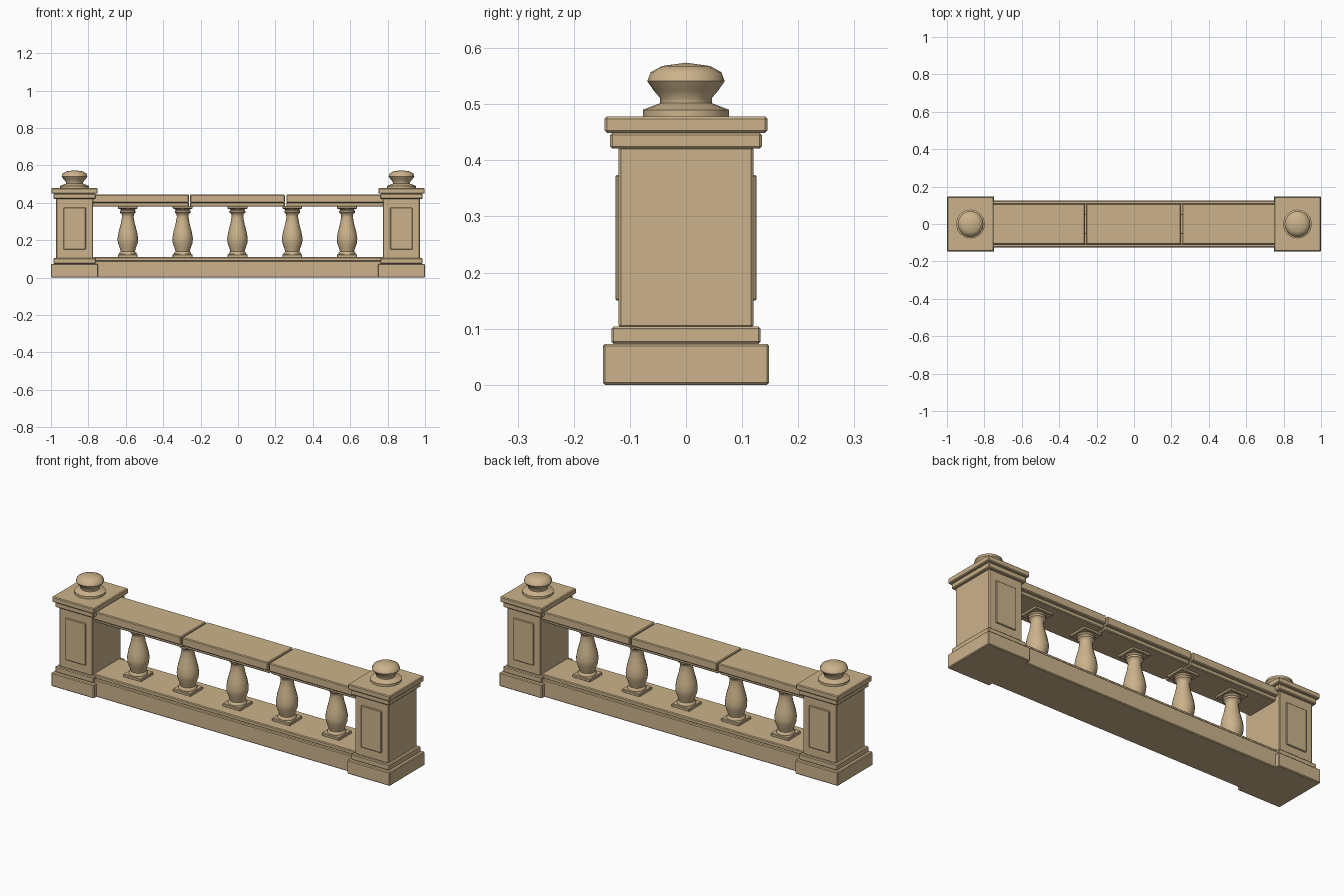
import bpy, bmesh, math

if "Cube" in bpy.data.objects:
    bpy.data.objects.remove(bpy.data.objects["Cube"], do_unlink=True)

stone = bpy.data.materials.new("sandstone")
stone.use_nodes = True
COLOUR = (0.60, 0.45, 0.26, 1)
stone.diffuse_color = COLOUR
stone.node_tree.nodes["Principled BSDF"].inputs["Base Color"].default_value = COLOUR


def make_object(name, bm):
    mesh = bpy.data.meshes.new(name)
    bm.to_mesh(mesh)
    bm.free()
    mesh.materials.append(stone)
    obj = bpy.data.objects.new(name, mesh)
    bpy.context.collection.objects.link(obj)
    return obj


def block(name, x, half_x, half_y, z0, z1, chamfer=0.004):
    """Chamfered stone block centred on x and y = 0."""
    bm = bmesh.new()
    bmesh.ops.create_cube(bm, size=2)
    for v in bm.verts:
        top = v.co.z > 0
        v.co = (x + v.co.x * half_x, v.co.y * half_y, z1 if top else z0)
    bmesh.ops.bevel(bm, geom=bm.edges[:], offset=chamfer, segments=1, affect='EDGES')
    return make_object(name, bm)


def turned(name, x, profile, sides=16):
    """Lathe a (radius, height) profile around a vertical axis."""
    bm = bmesh.new()
    verts = [bm.verts.new((r, 0, z)) for r, z in profile]
    edges = [bm.edges.new(pair) for pair in zip(verts, verts[1:])]
    bmesh.ops.spin(bm, geom=verts + edges, cent=(0, 0, 0), axis=(0, 0, 1),
                   angle=math.tau, steps=sides, use_duplicate=False)
    bmesh.ops.remove_doubles(bm, verts=bm.verts[:], dist=0.0005)
    bmesh.ops.recalc_face_normals(bm, faces=bm.faces[:])
    obj = make_object(name, bm)
    obj.location.x = x
    bpy.ops.object.select_all(action='DESELECT')
    obj.select_set(True)
    bpy.context.view_layer.objects.active = obj
    bpy.ops.object.shade_smooth_by_angle(angle=math.radians(50))
    return obj


FINIAL = [(0, 0.476), (0.077, 0.476), (0.077, 0.490), (0.046, 0.502), (0.046, 0.511),
          (0.058, 0.525), (0.069, 0.541), (0.063, 0.557), (0.043, 0.568), (0, 0.574)]
BALUSTER = [(0.046, 0.122), (0.046, 0.132), (0.038, 0.139), (0.042, 0.155), (0.053, 0.185),
            (0.055, 0.21), (0.049, 0.245), (0.037, 0.29), (0.031, 0.325), (0.033, 0.34),
            (0.042, 0.347), (0.042, 0.357), (0.036, 0.361), (0.046, 0.370)]

# End pillars
for side, sx in (("right", -1), ("left", 1)):
    x = sx * 0.874
    block(f"{side}_pillar_base", x, 0.126, 0.148, 0, 0.073)
    block(f"{side}_pillar_plinth", x, 0.113, 0.133, 0.073, 0.104)
    block(f"{side}_pillar_shaft", x, 0.099, 0.12, 0.102, 0.424)
    block(f"{side}_pillar_panels", x, 0.06, 0.126, 0.15, 0.374, 0.003)
    block(f"{side}_pillar_lower_cap", x, 0.113, 0.135, 0.421, 0.449)
    block(f"{side}_pillar_upper_cap", x, 0.124, 0.145, 0.449, 0.478)
    turned(f"{side}_finial", x, FINIAL)

# Bottom rail
block("bottom_rail", 0, 0.80, 0.125, 0, 0.09)
block("bottom_rail_moulding", 0, 0.80, 0.11, 0.088, 0.11)

# Top rail in three slabs with narrow joints
for name, x, half in (("right", -0.521, 0.258), ("middle", -0.003, 0.253), ("left", 0.518, 0.260)):
    block(f"{name}_rail_slab", x, half, 0.108, 0.400, 0.444)
    block(f"{name}_rail_underside", x, half, 0.092, 0.380, 0.402)

# Balusters
for i in range(5):
    x = -0.003 + (i - 2) * 0.293
    block(f"baluster_foot_{i + 1}", x, 0.053, 0.053, 0.108, 0.125, 0.003)
    turned(f"baluster_{i + 1}", x, BALUSTER)
    block(f"baluster_head_{i + 1}", x, 0.053, 0.053, 0.368, 0.383, 0.003)
